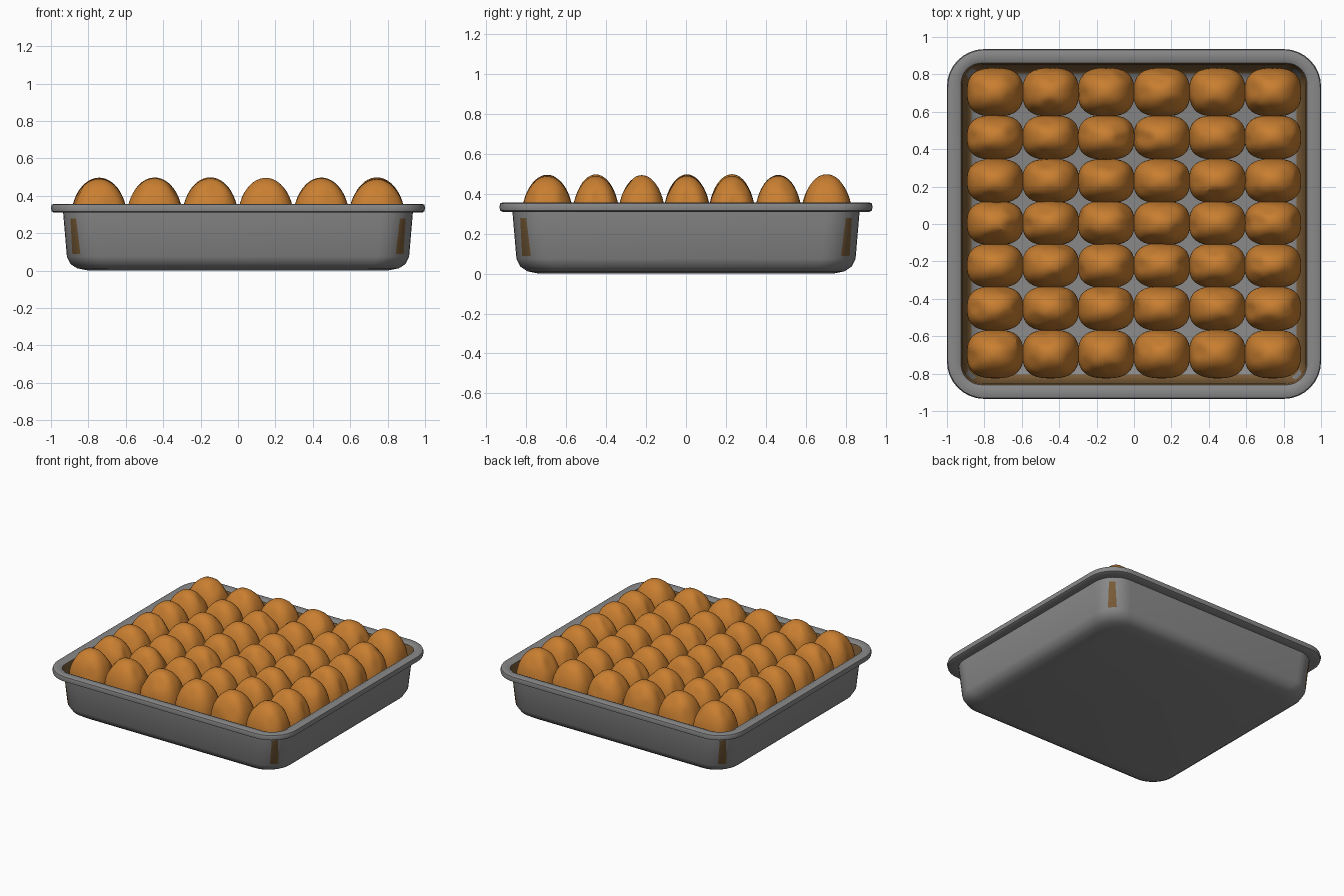
import bpy
import bmesh
import math
import random
from mathutils import Vector

random.seed(7)
cube = bpy.data.objects.get("Cube")
if cube:
    bpy.data.objects.remove(cube, do_unlink=True)


def material(name, rgb):
    mat = bpy.data.materials.new(name)
    mat.use_nodes = True
    mat.diffuse_color = (*rgb, 1)
    mat.node_tree.nodes["Principled BSDF"].inputs["Base Color"].default_value = (*rgb, 1)
    return mat


METAL = material("grey metal", (0.25, 0.25, 0.25))
CRUST = material("baked brown", (0.2, 0.11, 0.04))
DOUGH = material("golden orange", (0.58, 0.21, 0.03))


def finish(bm, name, mats, angle):
    mesh = bpy.data.meshes.new(name)
    bm.to_mesh(mesh)
    bm.free()
    obj = bpy.data.objects.new(name, mesh)
    bpy.context.collection.objects.link(obj)
    for mat in mats:
        mesh.materials.append(mat)
    bpy.ops.object.select_all(action="DESELECT")
    obj.select_set(True)
    bpy.context.view_layer.objects.active = obj
    bpy.ops.object.shade_smooth_by_angle(angle=math.radians(angle))
    return obj


def rounded_ring(bm, half, z, radius, steps=8):
    """Rounded rectangle loop, slightly shorter in y than in x."""
    hx, hy = half, half - 0.065
    ring = []
    for quarter, (sx, sy) in enumerate([(1, 1), (-1, 1), (-1, -1), (1, -1)]):
        for i in range(steps + 1):
            a = math.pi / 2 * (quarter + i / steps)
            ring.append(bm.verts.new((sx * (hx - radius) + radius * math.cos(a),
                                      sy * (hy - radius) + radius * math.sin(a), z)))
    return ring


# Baking pan: one wall section (half width, height, corner radius) from
# the underside, around the rim and down to the inner floor
section = [(0.80, 0.0, 0.14), (0.86, 0.012, 0.16), (0.895, 0.035, 0.17),
           (0.915, 0.075, 0.17), (0.935, 0.31, 0.17), (0.985, 0.31, 0.2),
           (0.997, 0.317, 0.2), (1.0, 0.335, 0.2), (0.996, 0.352, 0.2),
           (0.985, 0.357, 0.2), (0.945, 0.357, 0.14), (0.925, 0.348, 0.11),
           (0.918, 0.32, 0.11), (0.90, 0.09, 0.11), (0.87, 0.045, 0.11),
           (0.82, 0.03, 0.1)]
bm = bmesh.new()
rings = [rounded_ring(bm, *s) for s in section]
for a, b in zip(rings, rings[1:]):
    for i in range(len(a)):
        j = (i + 1) % len(a)
        bm.faces.new((a[i], a[j], b[j], b[i]))
bm.faces.new(list(reversed(rings[0])))
bm.faces.new(rings[-1])
bm.normal_update()
# Browned inner wall: steep faces that look towards the middle
for f in bm.faces:
    c = f.calc_center_median()
    inward = f.normal.x * c.x + f.normal.y * c.y < -0.3
    f.material_index = int(inward and c.z < 0.34)
finish(bm, "baking_pan", [METAL, CRUST], 40)


def bun(name, x, y, half_y):
    """Squared-off dough ball with a few flattened patches on top."""
    size = Vector((0.151, half_y, 0.222 + random.uniform(-0.007, 0.005)))
    dents = []
    for _ in range(5):
        a = random.uniform(0, math.tau)
        d = Vector((math.cos(a), math.sin(a), random.uniform(0.2, 1.5))).normalized()
        dents.append((d, random.uniform(0.93, 0.98)))
    bm = bmesh.new()
    bmesh.ops.create_icosphere(bm, subdivisions=4, radius=1)
    for v in bm.verts:
        p = v.co.copy()
        for d, limit in dents:
            p -= d * max(0, p.dot(d) - limit) * 0.8
        r = math.hypot(p.x, p.y)
        if r > 1e-5:
            n = 2.7
            k = (abs(p.x / r) ** n + abs(p.y / r) ** n) ** (-1 / n)
            p.x *= k
            p.y *= k
        v.co = Vector((x + p.x * size.x, y + p.y * size.y, 0.272 + p.z * size.z))
    finish(bm, name, [DOUGH], 25)


# Buns: seven rows of six, the end rows a little deeper
for row, y in enumerate((-0.695, -0.452, -0.222, 0.005, 0.23, 0.463, 0.705)):
    for col in range(6):
        bun(f"bun_{row + 1}_{col + 1}", (col - 2.5) * 0.297, y,
            0.13 if row in (0, 6) else 0.119)
